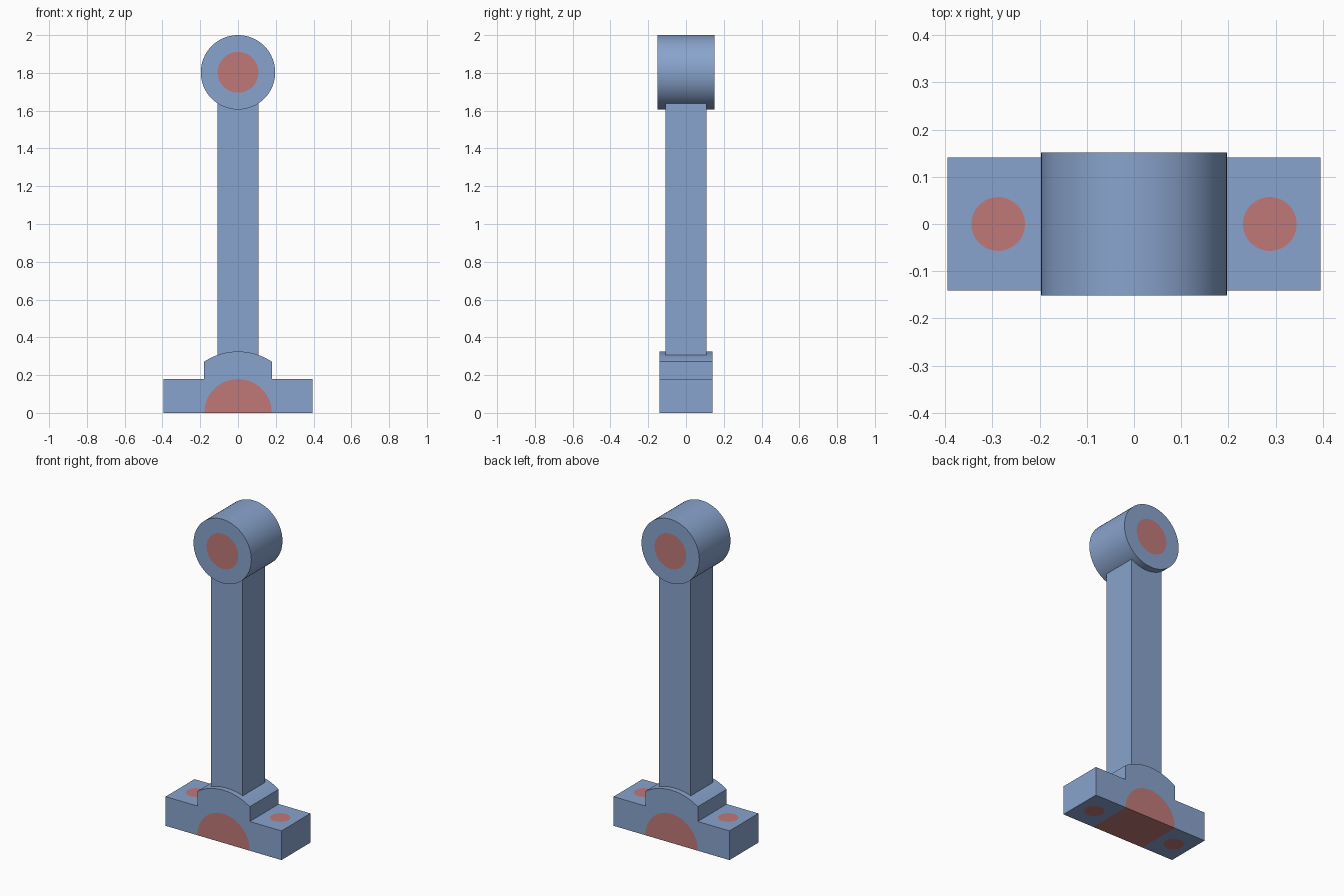
import bpy, bmesh, math

if "Cube" in bpy.data.objects:
    bpy.data.objects.remove(bpy.data.objects["Cube"])


def material(name, rgb):
    m = bpy.data.materials.new(name)
    m.diffuse_color = (*rgb, 1)
    m.use_nodes = True
    m.node_tree.nodes["Principled BSDF"].inputs["Base Color"].default_value = m.diffuse_color
    return m


BLUE = material("steel blue", (0.25, 0.37, 0.61))
RED = material("bore red", (0.53, 0.19, 0.19))


def arc(r, a0, a1, n, cz=0.0):
    """Points on an arc in the xz plane, angles in degrees."""
    return [(r * math.cos(math.radians(a0 + (a1 - a0) * i / n)),
             cz + r * math.sin(math.radians(a0 + (a1 - a0) * i / n))) for i in range(n + 1)]


def prism(name, profile, depth, mat):
    """Extrude an xz profile symmetrically along y."""
    bm = bmesh.new()
    face = bm.faces.new([bm.verts.new((x, -depth / 2, z)) for x, z in profile])
    ext = bmesh.ops.extrude_face_region(bm, geom=[face])["geom"]
    bmesh.ops.translate(bm, vec=(0, depth, 0),
                        verts=[v for v in ext if isinstance(v, bmesh.types.BMVert)])
    bmesh.ops.recalc_face_normals(bm, faces=bm.faces)
    me = bpy.data.meshes.new(name)
    bm.to_mesh(me)
    bm.free()
    me.materials.append(mat)
    ob = bpy.data.objects.new(name, me)
    bpy.context.collection.objects.link(ob)
    return ob


def cylinder(name, r, depth, loc, rot, mat):
    bpy.ops.mesh.primitive_cylinder_add(vertices=64, radius=r, depth=depth,
                                        location=loc, rotation=rot)
    ob = bpy.context.object
    ob.name = name
    ob.data.materials.append(mat)
    return ob


def activate(ob):
    bpy.ops.object.select_all(action='DESELECT')
    ob.select_set(True)
    bpy.context.view_layer.objects.active = ob


def plugged_bore(target, name, r, depth, loc, rot):
    """Cut a through hole in the target and fill it flush with a red core."""
    cutter = cylinder("cutter", r, depth * 1.3, loc, rot, BLUE)
    cutter.hide_render = True
    activate(target)
    mod = target.modifiers.new("bore", 'BOOLEAN')
    mod.operation = 'DIFFERENCE'
    mod.solver = 'EXACT'
    mod.object = cutter
    bpy.ops.object.modifier_apply(modifier=mod.name)
    bpy.data.objects.remove(cutter)
    cylinder(name, r, depth, loc, rot, RED)


ALONG_Y = (math.pi / 2, 0, 0)

# Bearing cap: flanges, domed middle and half-round journal opening
R, DOME, W, D = 0.179, 0.325, 0.395, 0.282
side = math.degrees(math.acos(R / DOME))
profile = ([(-W, 0), (-W, 0.18), (-R, 0.18)]
           + arc(DOME, 180 - side, side, 32)
           + [(R, 0.18), (W, 0.18), (W, 0)]
           + arc(R, 0, 180, 48))
cap = prism("bearing_cap", profile, D, BLUE)
prism("journal_core", arc(R, 0, 180, 48), D, RED)

# Bolt holes in the flanges
for sx, label in ((-1, "left"), (1, "right")):
    plugged_bore(cap, label + "_bolt_core", 0.057, 0.18, (sx * 0.288, 0, 0.09), (0, 0, 0))

# Square shank
prism("shank", [(-0.108, 0.25), (0.108, 0.25), (0.108, 1.66), (-0.108, 1.66)], 0.216, BLUE)

# Small end eye with pin
eye = cylinder("small_end_eye", 0.197, 0.304, (0, 0, 1.803), ALONG_Y, BLUE)
plugged_bore(eye, "pin_core", 0.108, 0.304, (0, 0, 1.803), ALONG_Y)

# Smooth round walls, keep hard edges
for ob in list(bpy.context.scene.objects):
    activate(ob)
    bpy.ops.object.shade_smooth_by_angle(angle=math.radians(30))
